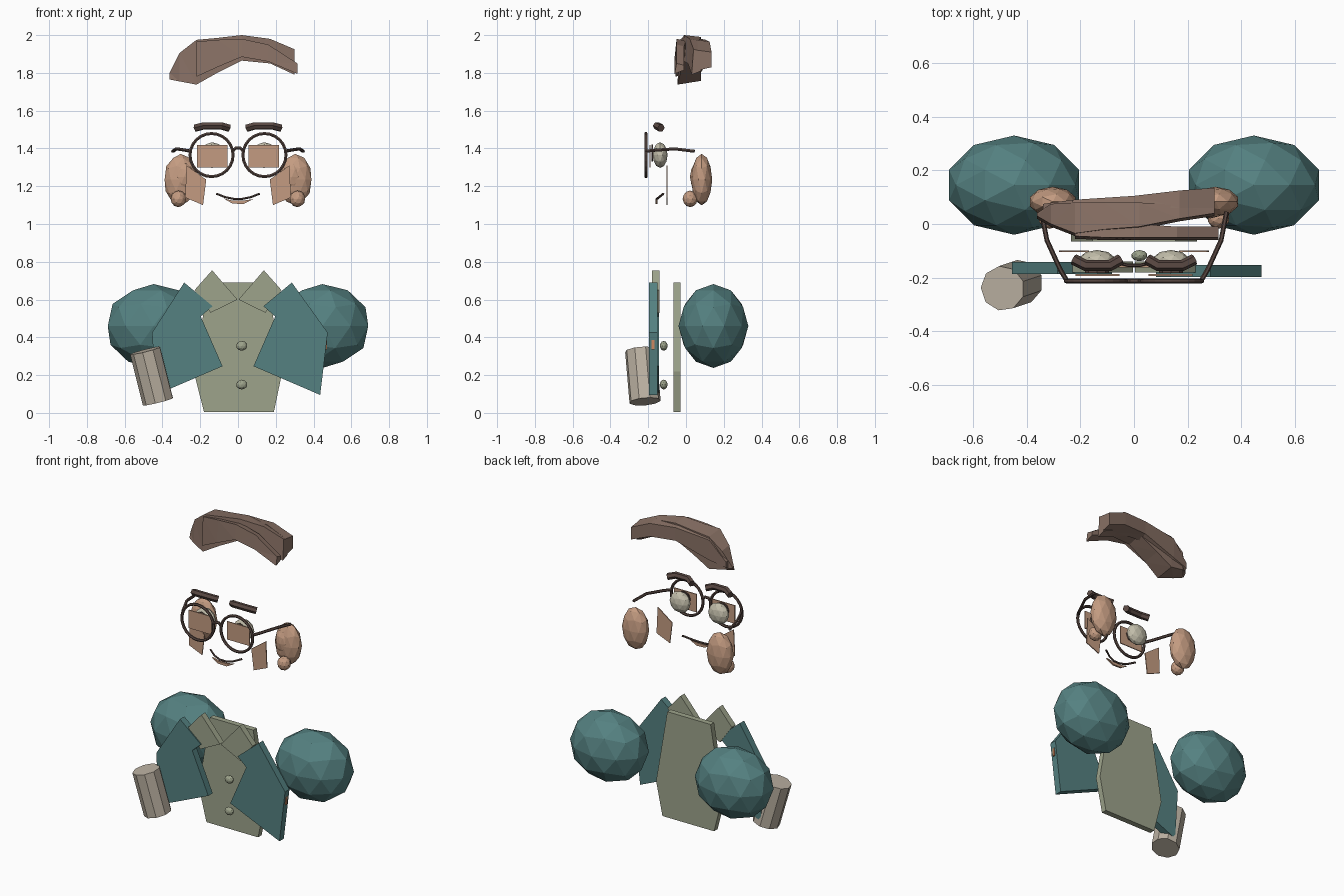
import bpy, bmesh, math
from mathutils import Vector

cube = bpy.data.objects.get("Cube")
if cube:
    bpy.data.objects.remove(cube, do_unlink=True)


def material(name, rgb):
    m = bpy.data.materials.new(name)
    m.use_nodes = True
    m.diffuse_color = (*rgb, 1)
    m.node_tree.nodes["Principled BSDF"].inputs["Base Color"].default_value = (*rgb, 1)
    return m


TEAL = material("teal cloth", (0.09, 0.22, 0.22))
SHIRT = material("sage shirt", (0.34, 0.37, 0.26))
CUFF = material("beige cuff", (0.50, 0.44, 0.36))
SKIN = material("skin", (0.55, 0.33, 0.22))
HAIR = material("brown hair", (0.25, 0.165, 0.13))
DARK = material("dark brown", (0.10, 0.065, 0.055))
EYE = material("eye white", (0.55, 0.52, 0.41))
ORANGE = material("orange trim", (0.60, 0.25, 0.12))


def finish(name, bm, mat):
    bmesh.ops.recalc_face_normals(bm, faces=bm.faces)
    me = bpy.data.meshes.new(name)
    bm.to_mesh(me)
    bm.free()
    me.materials.append(mat)
    ob = bpy.data.objects.new(name, me)
    bpy.context.collection.objects.link(ob)
    return ob


def ball(name, loc, radii, mat, detail=2):
    bm = bmesh.new()
    bmesh.ops.create_icosphere(bm, subdivisions=detail, radius=1)
    for v in bm.verts:
        v.co = Vector([c * r + p for c, r, p in zip(v.co, radii, loc)])
    return finish(name, bm, mat)


def plate(name, outline, y0, y1, mat, side=1):
    """Outline in x and z, extruded from y0 to y1."""
    bm = bmesh.new()
    front = [bm.verts.new((x * side, y0, z)) for x, z in outline]
    back = [bm.verts.new((x * side, y1, z)) for x, z in outline]
    bm.faces.new(front)
    bm.faces.new(back[::-1])
    n = len(front)
    for i in range(n):
        j = (i + 1) % n
        bm.faces.new((front[i], back[i], back[j], front[j]))
    return finish(name, bm, mat)


def tube(name, points, radius, mat, closed=False, res=1):
    cu = bpy.data.curves.new(name, "CURVE")
    cu.dimensions = "3D"
    cu.bevel_depth = radius
    cu.bevel_resolution = res
    cu.use_fill_caps = True
    sp = cu.splines.new("POLY")
    sp.points.add(len(points) - 1)
    for p, co in zip(sp.points, points):
        p.co = (*co, 1)
    sp.use_cyclic_u = closed
    sp.use_smooth = False
    cu.materials.append(mat)
    ob = bpy.data.objects.new(name, cu)
    bpy.context.collection.objects.link(ob)
    bpy.ops.object.select_all(action="DESELECT")
    ob.select_set(True)
    bpy.context.view_layer.objects.active = ob
    bpy.ops.object.convert(target="MESH")
    return ob


def lock(name, sections, mat):
    """Loft through slanted quads: x, front y, back y, low z, high z."""
    bm = bmesh.new()
    rings = [[bm.verts.new(c) for c in ((x, f, lo), (x, b, lo + .02), (x, b, hi - .01), (x, f + .01, hi))]
             for x, f, b, lo, hi in sections]
    for a, b in zip(rings, rings[1:]):
        for i in range(4):
            j = (i + 1) % 4
            bm.faces.new((a[i], a[j], b[j], b[i]))
    bm.faces.new(rings[0])
    bm.faces.new(rings[-1][::-1])
    bmesh.ops.triangulate(bm, faces=bm.faces)
    return finish(name, bm, mat)


# Torso: shirt and buttons
plate("shirt_front", [(-.18, .005), (.19, .005), (.235, .22), (.155, .69), (-.155, .69), (-.235, .22)],
      -.066, -.03, SHIRT)
for i, z in enumerate((.15, .355)):
    ball(f"button_{i + 1}", (.02, -.118, z), (.03, .021, .026), SHIRT)

# Mirrored parts
for side, word in ((1, "left"), (-1, "right")):
    shift = 0 if side > 0 else .01
    ball(word + "_shoulder", (side * .447, .145, .46), (.255, .185, .222), TEAL)
    plate(word + "_jacket_panel", [(.285, .69), (.475 + shift * -2, .425), (.435, .095), (.082, .247),
                                   (.197, .51), (.135, .565)], -.197 + shift, -.152 + shift, TEAL, side)
    plate(word + "_collar", [(.137, .755), (.23, .65), (.145, .53), (.003, .60)],
          -.18, -.14, SHIRT, side)

    # Ears and cheeks
    ball(word + "_ear", (side * .303, .083, 1.235), (.09, .056, .136), SKIN)
    ball(word + "_inner_ear", (side * .285, .063, 1.25), (.055, .042, .08), SKIN)
    ball(word + "_ear_lobe", (side * .315, .022, 1.133), (.042, .04, .044), SKIN)
    plate(word + "_cheek", [(.272, 1.31), (.168, 1.235), (.185, 1.10), (.28, 1.14)],
          -.104, -.098, SKIN, side)

    # Eyes and brows
    ball(word + "_eye", (side * .138, -.137, 1.365), (.07, .04, .068), EYE)
    plate(word + "_eyelid", [(.055, 1.30), (.218, 1.30), (.218, 1.417), (.055, 1.417)],
          -.193, -.187, SKIN, side)
    iris = [(.138 + .045 * math.cos(a * math.pi / 4), 1.375 + .045 * math.sin(a * math.pi / 4))
            for a in range(8)]
    plate(word + "_iris", iris, -.182, -.174, DARK, side)
    tube(word + "_brow", [(side * x, y, z) for x, y, z in
                          ((.05, -.132, 1.508), (.09, -.155, 1.52), (.18, -.155, 1.52), (.225, -.132, 1.508))],
         .021, DARK)

    # Glasses
    ring = [(side * .14 + .114 * math.cos(a * math.pi / 12), -.212, 1.365 + .114 * math.sin(a * math.pi / 12))
            for a in range(24)]
    tube(word + "_glasses_rim", ring, .009, DARK, True)
    tube(word + "_glasses_arm", [(side * x, y, z) for x, y, z in
                                 ((.25, -.212, 1.385), (.275, -.17, 1.39), (.325, -.06, 1.398), (.345, .045, 1.385))],
         .009, DARK)

tube("glasses_bridge", [(-.028, -.212, 1.385), (-.012, -.212, 1.402), (.012, -.212, 1.402), (.028, -.212, 1.385)],
     .009, DARK)

# Mouth
smile = [(.113 * t, -.155 + .035 * t * t, 1.132 + .028 * t * t) for t in (-1, -.6, -.2, .2, .6, 1)]
tube("mouth_line", smile, .006, DARK)
plate("lower_lip", [(-.075, 1.135), (-.03, 1.108), (.03, 1.106), (.08, 1.132), (.03, 1.124), (-.03, 1.124)],
      -.162, -.15, SKIN)

# Tilted sleeve cuff
bm = bmesh.new()
top, bottom = Vector((-.49, -.24, .33)), Vector((-.422, -.217, .06))
axis = top - bottom
bmesh.ops.create_cone(bm, cap_ends=True, segments=9, radius1=.084, radius2=.084, depth=axis.length)
turn = axis.to_track_quat("Z", "Y")
for v in bm.verts:
    v.co = turn @ v.co + (top + bottom) / 2
finish("sleeve_cuff", bm, CUFF)
plate("sleeve_trim", [(.44, .335), (.472, .335), (.472, .385), (.44, .385)], -.182, -.166, ORANGE)

# Swept hair made of three overlapping locks
lock("front_hair_lock", [(-.22, -.055, .01, 1.78, 1.965), (-.11, -.06, .01, 1.83, 1.975),
                         (.02, -.06, 0, 1.885, 1.98), (.16, -.06, -.01, 1.86, 1.95),
                         (.315, -.06, -.01, 1.795, 1.85)], HAIR)
lock("middle_hair_lock", [(-.362, .02, .04, 1.765, 1.80), (-.31, -.01, .075, 1.755, 1.905),
                          (-.22, -.045, .08, 1.738, 1.975), (-.11, -.03, .08, 1.80, 1.985),
                          (.02, -.02, .08, 1.865, 2.0), (.17, .01, .07, 1.85, 1.98),
                          (.30, .03, .08, 1.79, 1.925)], HAIR)
lock("back_hair_lock", [(-.34, .03, .075, 1.775, 1.84), (-.23, .05, .09, 1.80, 1.96),
                        (0, .05, .105, 1.87, 1.985), (.17, .05, .125, 1.86, 1.975),
                        (.30, .05, .135, 1.81, 1.92)], HAIR)
